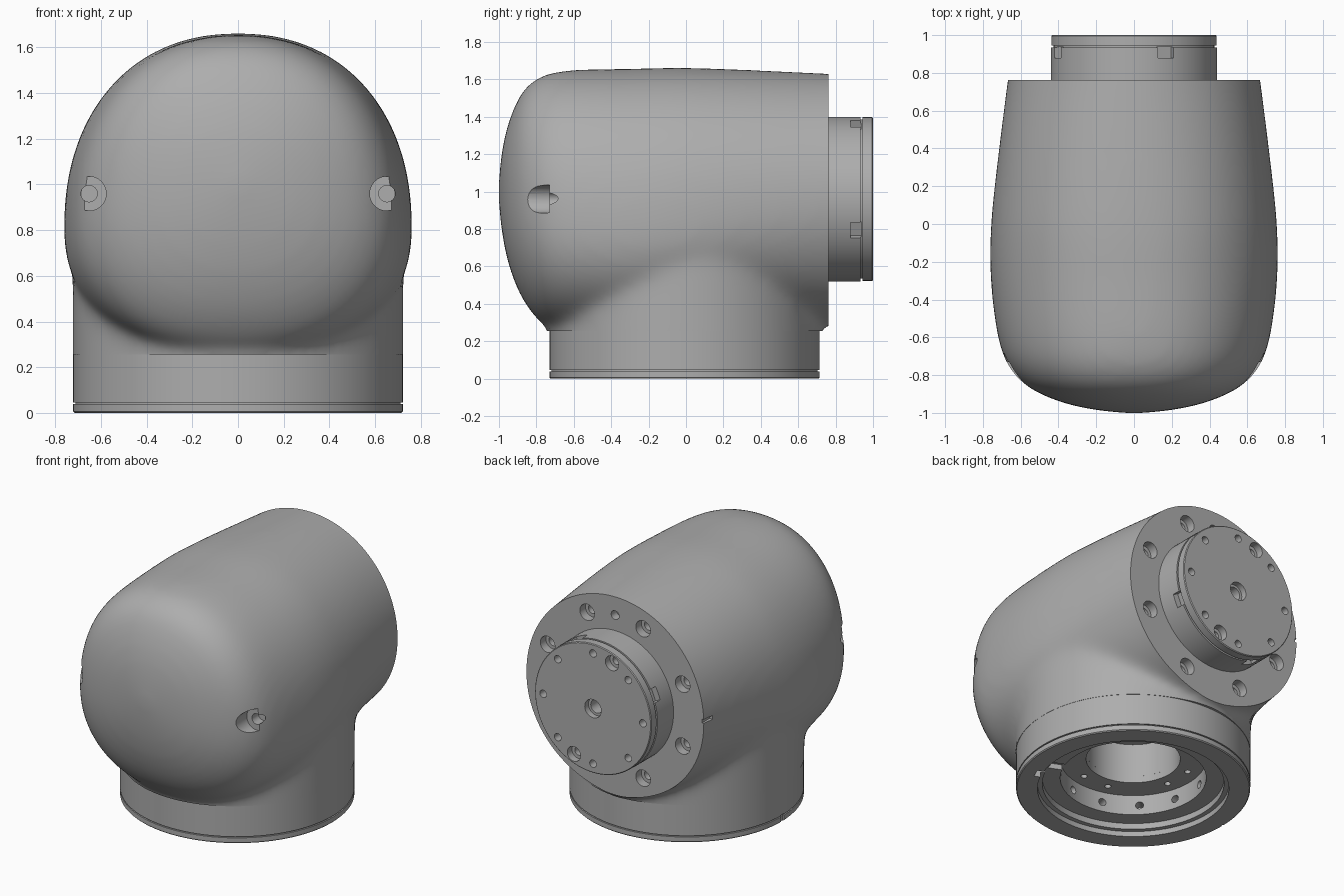
import bpy, bmesh, math
from mathutils import Matrix, Vector

cube = bpy.data.objects.get("Cube")
if cube:
    bpy.data.objects.remove(cube, do_unlink=True)

grey = bpy.data.materials.new("machined grey")
grey.use_nodes = True
COLOUR = (0.42, 0.42, 0.42, 1)
grey.diffuse_color = COLOUR
grey.node_tree.nodes["Principled BSDF"].inputs["Base Color"].default_value = COLOUR

AXIS_Z = 0.96     # height of the horizontal axis
BASE_Y = -0.008   # centre of the vertical axis
BACK_Y = 0.762    # plane of the rear mounting face
NECK_Z = 0.255    # joint between housing and base


def make_object(name, bm):
    bmesh.ops.recalc_face_normals(bm, faces=bm.faces)
    mesh = bpy.data.meshes.new(name)
    bm.to_mesh(mesh)
    bm.free()
    obj = bpy.data.objects.new(name, mesh)
    bpy.context.collection.objects.link(obj)
    mesh.materials.append(grey)
    return obj


def apply_modifiers(obj):
    bpy.context.view_layer.objects.active = obj
    for name in [m.name for m in obj.modifiers]:
        bpy.ops.object.modifier_apply(modifier=name)


def smooth(obj, angle=32):
    bpy.ops.object.select_all(action='DESELECT')
    obj.select_set(True)
    bpy.context.view_layer.objects.active = obj
    bpy.ops.object.shade_smooth_by_angle(angle=math.radians(angle))


def add_turned(bm, profile, matrix, closed=False, sides=96):
    """Revolve (radius, height) points about the matrix's z axis."""
    rings = []
    for r, h in profile:
        count = sides if r > 0 else 1
        rings.append([bm.verts.new(matrix @ Vector((r * math.cos(math.tau * k / sides),
                                                    r * math.sin(math.tau * k / sides), h)))
                      for k in range(count)])
    pairs = list(zip(rings, rings[1:])) + ([(rings[-1], rings[0])] if closed else [])
    for a, b in pairs:
        for k in range(sides):
            j = (k + 1) % sides
            if len(a) == 1:
                bm.faces.new((a[0], b[j], b[k]))
            elif len(b) == 1:
                bm.faces.new((a[k], a[j], b[0]))
            else:
                bm.faces.new((a[k], a[j], b[j], b[k]))


def add_bore(bm, start, direction, steps, sides=32):
    """Stepped plug from start; each step is (radius, depth reached)."""
    profile, depth = [(0, 0)], 0
    for radius, reach in steps:
        profile += [(radius, depth), (radius, reach)]
        depth = reach
    profile.append((0, depth))
    turn = Vector(direction).to_track_quat('Z', 'Y').to_matrix().to_4x4()
    add_turned(bm, profile, Matrix.Translation(start) @ turn, sides=sides)


def add_box(bm, centre, size, rotation=Matrix.Identity(4)):
    m = Matrix.Translation(centre) @ rotation @ Matrix.Diagonal((*size, 1))
    bmesh.ops.create_cube(bm, size=1, matrix=m)


def cut(obj, bm, name):
    cutter = make_object(name, bm)
    cutter.hide_render = True
    mod = obj.modifiers.new("cut", 'BOOLEAN')
    mod.operation, mod.solver, mod.object = 'DIFFERENCE', 'MANIFOLD', cutter
    apply_modifiers(obj)
    bpy.data.objects.remove(cutter, do_unlink=True)


def catmull(a, b, c, d, t):
    return [0.5 * (2*q + (r-p)*t + (2*p - 5*q + 4*r - s)*t*t + (3*q - p - 3*r + s)*t**3)
            for p, q, r, s in zip(a, b, c, d)]


# Housing: sections along y as (y, half width, top, widest height, bottom)
stations = [(-1.003, 0.02, 1.03, 1.0, 0.97), (-0.985, 0.2, 1.21, 0.99, 0.79),
            (-0.945, 0.38, 1.38, 0.96, 0.6), (-0.87, 0.55, 1.54, 0.92, 0.42),
            (-0.76, 0.66, 1.622, 0.86, 0.29), (-0.6, 0.72, 1.65, 0.82, 0.24),
            (-0.3, 0.758, 1.657, 0.8, 0.22), (0, 0.757, 1.662, 0.82, 0.25),
            (0.4, 0.715, 1.648, 0.9, 0.28), (0.95, 0.645, 1.622, AXIS_Z, 0.295)]
padded = [stations[0]] + stations + [stations[-1]]
sections = [catmull(*padded[i:i + 4], k / 6) for i in range(len(stations) - 1) for k in range(6)]
sections.append(stations[-1])

bm = bmesh.new()
rings, N = [], 80
for y, w, top, mid, low in sections:
    power = 2 / (2.2 - 0.2 * min(1, max(0, y) / BACK_Y))
    ring = []
    for k in range(N):
        c, s = math.cos(math.tau * k / N), math.sin(math.tau * k / N)
        x = math.copysign(abs(c) ** power, c) * w
        h = math.copysign(abs(s) ** power, s) * (top - mid if s > 0 else mid - low)
        ring.append(bm.verts.new((x, y, mid + h)))
    rings.append(ring)
for a, b in zip(rings, rings[1:]):
    for k in range(N):
        bm.faces.new((a[k], a[k - 1], b[k - 1], b[k]))
bm.faces.new(rings[0])
bm.faces.new(rings[-1])
# Neck blended into the housing
add_bore(bm, (0, BASE_Y, 0.1), (0, 0, 1), [(0.725, 0.7)], 96)
housing = make_object("elbow_housing", bm)
remesh = housing.modifiers.new("blend", 'REMESH')
remesh.mode, remesh.voxel_size = 'VOXEL', 0.025
soften = housing.modifiers.new("soften", 'SMOOTH')
soften.factor, soften.iterations = 0.5, 30
apply_modifiers(housing)

# Trim the rear face and the neck joint flat
bm = bmesh.new()
bm.from_mesh(housing.data)
for point, normal in (((0, BACK_Y, 0), (0, 1, 0)), ((0, 0, NECK_Z), (0, 0, -1))):
    bmesh.ops.bisect_plane(bm, geom=bm.verts[:] + bm.edges[:] + bm.faces[:], dist=1e-5,
                           plane_co=point, plane_no=normal, clear_outer=True)
    bmesh.ops.holes_fill(bm, edges=[e for e in bm.edges if e.is_boundary], sides=0)
bmesh.ops.recalc_face_normals(bm, faces=bm.faces)
bm.to_mesh(housing.data)
bm.free()

# Housing holes: front screw pockets, rear bolt circle, side slot, cable bore
bm = bmesh.new()
for side in (-1, 1):
    add_bore(bm, (side * 0.652, -1.1, AXIS_Z), (0, 1, 0), [(0.075, 0.37), (0.036, 0.44)])
for k in range(8):
    a = math.tau * (k + 0.5) / 8
    add_bore(bm, (0.55 * math.cos(a), BACK_Y + 0.05, AXIS_Z + 0.55 * math.sin(a)), (0, -1, 0),
             [(0.055, 0.11), (0.032, 0.17)])
add_bore(bm, (0, BACK_Y + 0.05, AXIS_Z + 0.545), (0, -1, 0), [(0.03, 0.11)])
add_box(bm, (-0.68, BACK_Y, AXIS_Z), (0.05, 0.16, 0.025))
add_bore(bm, (0, BASE_Y, 0.1), (0, 0, 1), [(0.29, 0.38)], 64)
cut(housing, bm, "housing_cutter")
smooth(housing)

# Base collar with stepped recess underneath
bm = bmesh.new()
add_turned(bm, [(0.722, NECK_Z), (0.722, 0.046), (0.712, 0.046), (0.712, 0.038),
                (0.722, 0.038), (0.722, 0.006), (0.716, 0), (0.59, 0), (0.59, 0.035),
                (0.56, 0.035), (0.56, 0.075), (0.45, 0.075), (0.45, 0.21),
                (0.29, 0.21), (0.29, NECK_Z)], Matrix.Translation((0, BASE_Y, 0)), closed=True)
base = make_object("base_collar", bm)
bm = bmesh.new()
for k in range(12):
    a = math.tau * (k + 0.5) / 12
    d = Vector((math.cos(a), math.sin(a), 0))
    add_bore(bm, d * 0.4 + Vector((0, BASE_Y, 0.14)), d, [(0.025, 0.12)], 20)
    if k % 3 != 1:
        add_bore(bm, d * 0.37 + Vector((0, BASE_Y, 0.18)), (0, 0, 1), [(0.02, 0.06)], 20)
# Keyway in the recess and outer locating notch
turn = Matrix.Rotation(math.radians(-22.5), 4, 'Z')
add_box(bm, turn @ Vector((0.53, 0, 0.04)) + Vector((0, BASE_Y, 0)), (0.2, 0.07, 0.14), turn)
add_box(bm, (-0.725, BASE_Y, 0.02), (0.03, 0.03, 0.06))
cut(base, bm, "base_cutter")
smooth(base)

# Output shaft with groove, drive notches and drilled end face
bm = bmesh.new()
to_back = Matrix.Translation((0, 0, AXIS_Z)) @ Matrix.Rotation(-math.pi / 2, 4, 'X')
add_turned(bm, [(0, 0.755), (0.44, 0.755), (0.44, 0.934), (0.425, 0.934), (0.425, 0.944),
                (0.438, 0.944), (0.438, 0.995), (0.433, 1), (0, 1)], to_back)
shaft = make_object("output_shaft", bm)
bm = bmesh.new()
for k in range(4):
    turn = Matrix.Rotation(math.radians(22.5 + 90 * k), 4, 'Y')
    add_box(bm, turn @ Vector((0.44, 0, 0)) + Vector((0, 0.908, AXIS_Z)), (0.08, 0.056, 0.09), turn)


def drill(degrees, steps):
    a = math.radians(degrees)
    add_bore(bm, (0.375 * math.cos(a), 1.05, AXIS_Z + 0.375 * math.sin(a)), (0, -1, 0), steps)


for k in range(8):
    drill(45 * k, [(0.025, 0.11)])
for a in (112.5, 292.5):
    drill(a, [(0.05, 0.1), (0.028, 0.15)])
add_bore(bm, (0, 1.05, AXIS_Z), (0, -1, 0), [(0.062, 0.09), (0.045, 0.17)])
cut(shaft, bm, "shaft_cutter")
smooth(shaft)
